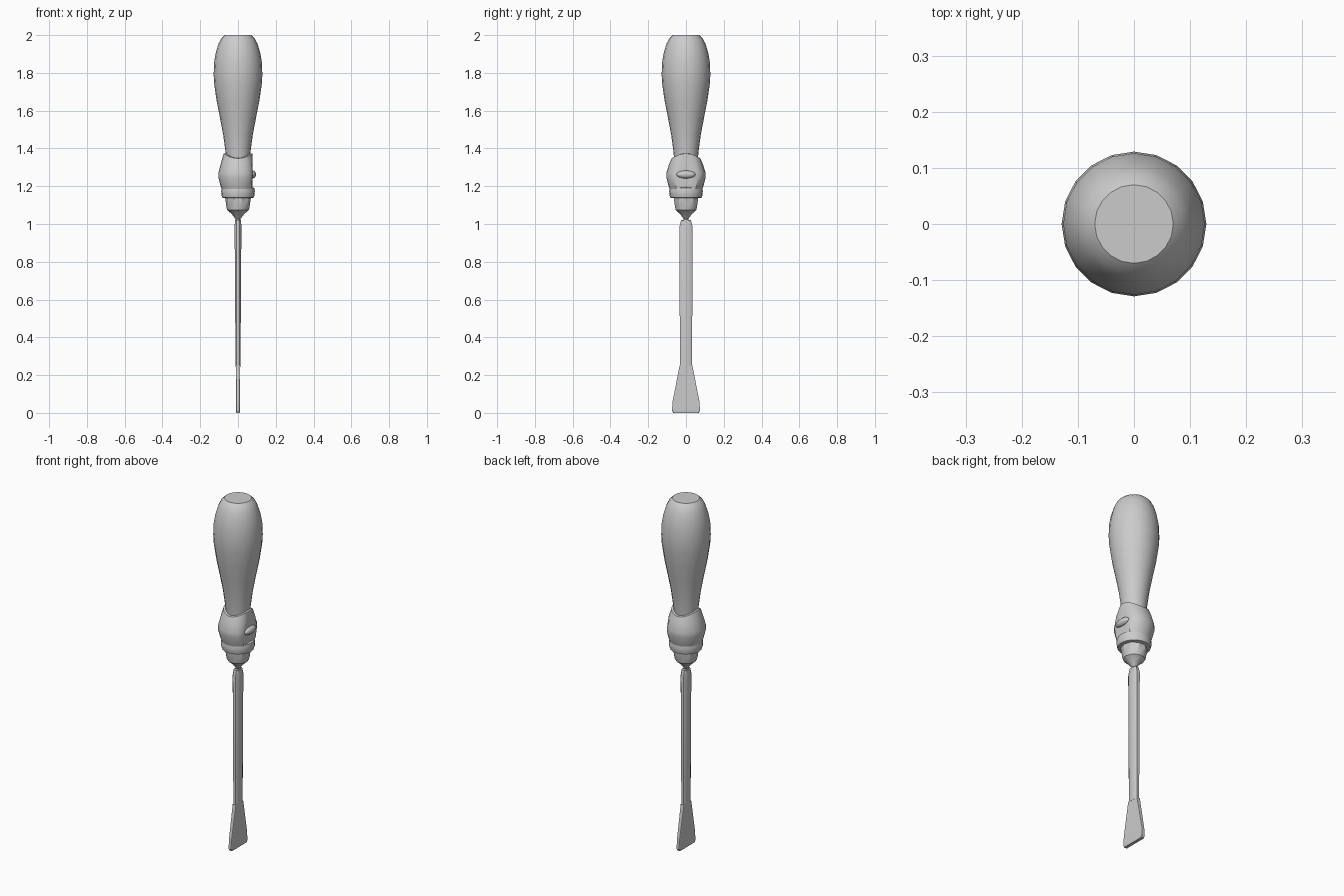
import bpy, bmesh, math

if "Cube" in bpy.data.objects:
    bpy.data.objects.remove(bpy.data.objects["Cube"])


def make_object(name, rings, smooth=True):
    """Skin a stack of equal-length point rings and cap both ends."""
    bm = bmesh.new()
    vr = [[bm.verts.new(p) for p in ring] for ring in rings]
    n = len(vr[0])
    for a, b in zip(vr, vr[1:]):
        for i in range(n):
            j = (i + 1) % n
            bm.faces.new((a[i], a[j], b[j], b[i]))
    bm.faces.new(vr[0][::-1])
    bm.faces.new(vr[-1])
    bmesh.ops.recalc_face_normals(bm, faces=bm.faces)
    me = bpy.data.meshes.new(name)
    bm.to_mesh(me)
    bm.free()
    ob = bpy.data.objects.new(name, me)
    bpy.context.collection.objects.link(ob)
    if smooth:
        bpy.ops.object.select_all(action='DESELECT')
        ob.select_set(True)
        bpy.context.view_layer.objects.active = ob
        bpy.ops.object.shade_smooth_by_angle(angle=math.radians(35))
    return ob


def circle(r, z, n=20, max_x=9, wave=0):
    pts = []
    for i in range(n):
        a = math.tau * i / n
        pts.append((min(r * math.cos(a), max_x), r * math.sin(a),
                    z + wave * math.cos(2 * a)))
    return pts


def oblong(hx, hy, z, cx, cy):
    """Flat bar section with chamfered corners."""
    return [(hx, -hy + cy, z), (hx, hy - cy, z), (hx - cx, hy, z), (-hx + cx, hy, z),
            (-hx, hy - cy, z), (-hx, -hy + cy, z), (-hx + cx, -hy, z), (hx - cx, -hy, z)]


# swollen grip with a flat butt
grip = [(0.06, 1.30), (0.066, 1.38), (0.078, 1.47), (0.095, 1.56), (0.113, 1.65),
        (0.126, 1.74), (0.129, 1.79), (0.126, 1.86), (0.117, 1.91), (0.103, 1.955),
        (0.087, 1.985), (0.07, 2.0)]
make_object("handle_grip", [circle(r, z) for r, z in grip])

# flared collar, flattened on the switch side, with a wavy upper edge
collar = [(0.085, 1.18, 0), (0.092, 1.20, 0), (0.104, 1.245, 0), (0.104, 1.27, 0),
          (0.09, 1.32, 0.004), (0.076, 1.36, 0.013), (0.062, 1.362, 0.013)]
make_object("collar", [circle(r, z, 20, 0.076, w) for r, z, w in collar])

# rounded ring below the collar
ring = [(0.072, 1.137), (0.084, 1.14), (0.088, 1.155), (0.089, 1.175),
        (0.086, 1.19), (0.076, 1.195)]
make_object("collar_ring", [circle(r, z) for r, z in ring])

# chuck and its conical nose
chuck = [(0.012, 1.025), (0.032, 1.052), (0.057, 1.073), (0.06, 1.085),
         (0.068, 1.135), (0.068, 1.15)]
make_object("chuck", [circle(r, z, 10) for r, z in chuck])

# pin joining chuck and shaft
make_object("neck_pin", [circle(0.013, 0.99, 8), circle(0.013, 1.05, 8)])

# thumb button on the flat side of the collar
bpy.ops.mesh.primitive_uv_sphere_add(segments=16, ring_count=8, location=(0.076, 0, 1.262))
button = bpy.context.object
button.name = "thumb_button"
button.scale = (0.02, 0.05, 0.021)
bpy.ops.object.shade_smooth()

# long chamfered shaft
make_object("shaft", [oblong(0.013, 0.032, 0.245, 0.006, 0.01),
                      oblong(0.018, 0.035, 0.985, 0.009, 0.012),
                      oblong(0.016, 0.026, 1.02, 0.008, 0.01)])

# flat blade widening to the tip
make_object("blade_tip", [oblong(0.009, 0.068, 0.0, 0.002, 0.003),
                          oblong(0.010, 0.074, 0.012, 0.002, 0.003),
                          oblong(0.010, 0.071, 0.06, 0.002, 0.003),
                          oblong(0.012, 0.034, 0.25, 0.002, 0.003)], smooth=False)
